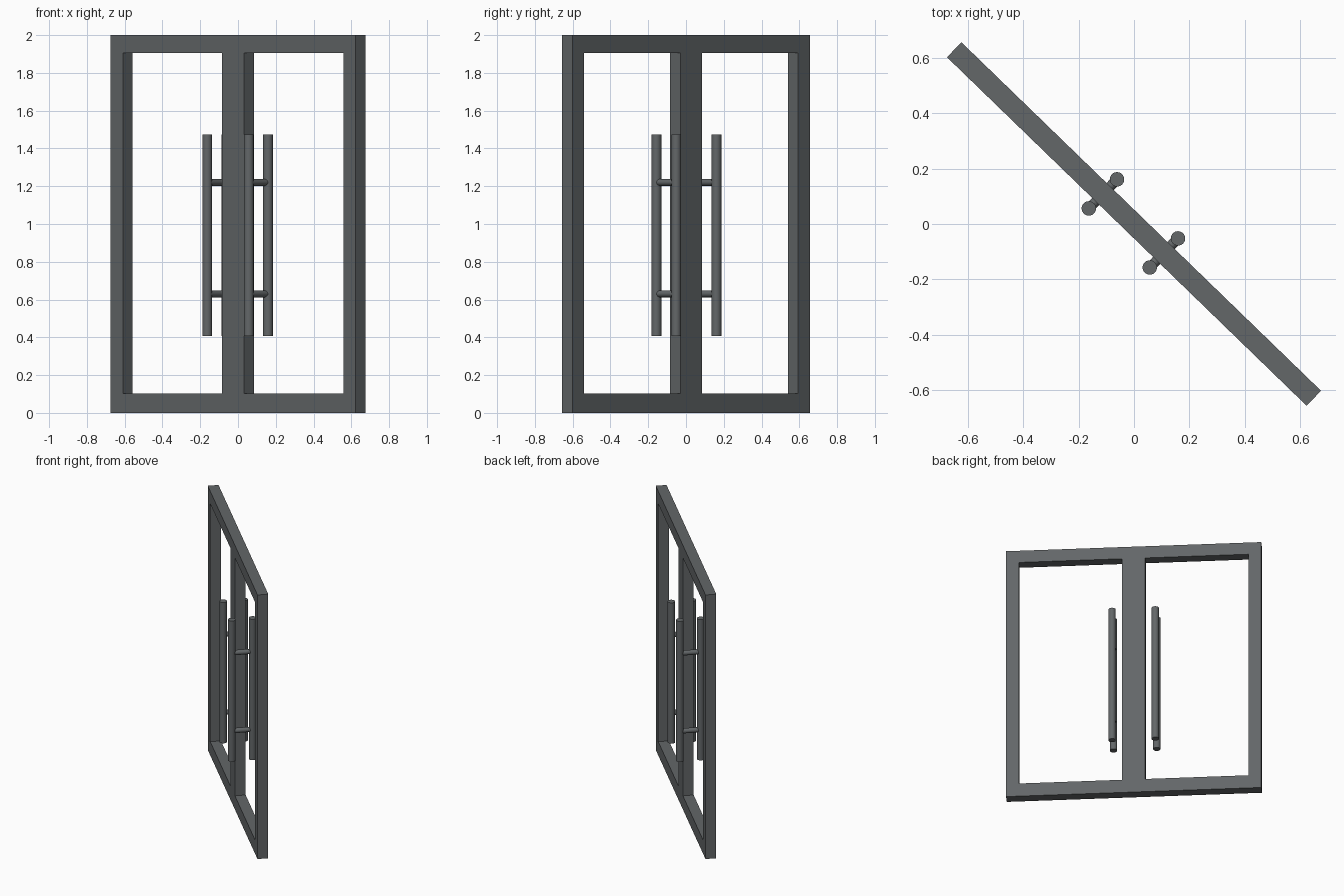
import bpy, bmesh, math
from mathutils import Matrix, Vector

if "Cube" in bpy.data.objects:
    bpy.data.objects.remove(bpy.data.objects["Cube"])

TURN = Matrix.Rotation(math.radians(-44.1), 4, 'Z')   # whole door stands diagonally

metal = bpy.data.materials.new("dark_grey_metal")
metal.diffuse_color = (0.125, 0.135, 0.14, 1)
metal.use_nodes = True
metal.node_tree.nodes["Principled BSDF"].inputs["Base Color"].default_value = metal.diffuse_color


def finish(bm, name, smooth=False):
    bmesh.ops.transform(bm, matrix=TURN, verts=bm.verts)
    bmesh.ops.recalc_face_normals(bm, faces=bm.faces)
    mesh = bpy.data.meshes.new(name)
    bm.to_mesh(mesh)
    bm.free()
    mesh.materials.append(metal)
    ob = bpy.data.objects.new(name, mesh)
    bpy.context.collection.objects.link(ob)
    if smooth:
        bpy.ops.object.select_all(action='DESELECT')
        ob.select_set(True)
        bpy.context.view_layer.objects.active = ob
        bpy.ops.object.shade_smooth_by_angle(angle=math.radians(35))
    return ob


def rod(name, a, b, radius):
    a, b = Vector(a), Vector(b)
    d = b - a
    rot = d.to_track_quat('Z', 'Y').to_matrix().to_4x4()
    bm = bmesh.new()
    bmesh.ops.create_cone(bm, cap_ends=True, segments=32, radius1=radius,
                          radius2=radius, depth=d.length,
                          matrix=Matrix.Translation((a + b) / 2) @ rot)
    return finish(bm, name, True)


# door frame: a flat grid with two open panes, extruded to thickness
half = 0.0375
us = [-0.903, -0.813, -0.082, 0.082, 0.813, 0.903]
zs = [0, 0.103, 1.905, 2.0]
bm = bmesh.new()
v = [[bm.verts.new((u, -half, z)) for z in zs] for u in us]
for i in range(5):
    for j in range(3):
        if j == 1 and i in (1, 3):
            continue
        bm.faces.new((v[i][j], v[i + 1][j], v[i + 1][j + 1], v[i][j + 1]))
front = bm.faces[:]
copy = bmesh.ops.duplicate(bm, geom=front)
border = [e for f in front for e in f.edges if e.is_boundary]
side = bmesh.ops.extrude_edge_only(bm, edges=border)
moved = {g for g in copy['geom'] + side['geom'] if isinstance(g, bmesh.types.BMVert)}
bmesh.ops.translate(bm, verts=list(moved), vec=(0, 2 * half, 0))
bmesh.ops.remove_doubles(bm, verts=bm.verts, dist=1e-4)
finish(bm, "door_frame")

# pull handles on both faces, joined by through bolts
for label, u in (("left", -0.156), ("right", 0.15)):
    for face, w in (("front", -0.073), ("back", 0.073)):
        rod(f"{label}_{face}_handle", (u, w, 0.407), (u, w, 1.473), 0.026)
    for level, z in (("lower", 0.63), ("upper", 1.22)):
        rod(f"{label}_{level}_handle_bolt", (u, -0.073, z), (u, 0.073, z), 0.018)
